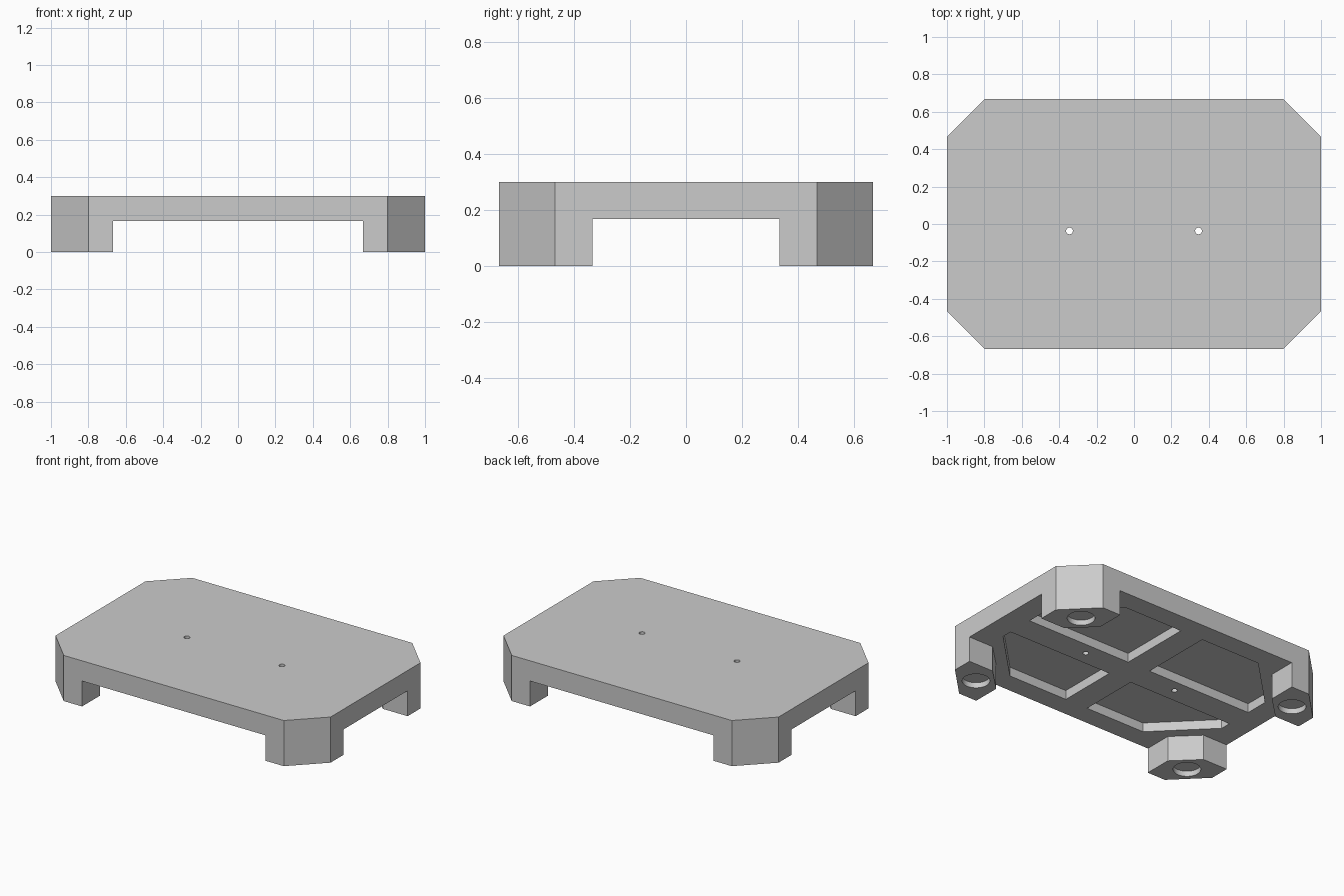
import bpy, bmesh, math

cube = bpy.data.objects.get("Cube")
if cube:
    bpy.data.objects.remove(cube, do_unlink=True)

HEIGHT, DECK_BOTTOM = 0.30, 0.167
POCKET_DEPTH, FOOT_HOLE_DEPTH = 0.06, 0.035

grey = bpy.data.materials.new("plain_grey")
grey.use_nodes = True
grey.diffuse_color = (0.6, 0.6, 0.6, 1)
grey.node_tree.nodes["Principled BSDF"].inputs["Base Color"].default_value = (0.6, 0.6, 0.6, 1)


def add_prism(bm, outline, z0, z1):
    """Upright prism over a flat outline."""
    low = [bm.verts.new((x, y, z0)) for x, y in outline]
    high = [bm.verts.new((x, y, z1)) for x, y in outline]
    faces = [bm.faces.new(low), bm.faces.new(high)]
    for i in range(len(low)):
        j = (i + 1) % len(low)
        faces.append(bm.faces.new((low[i], low[j], high[j], high[i])))
    bmesh.ops.recalc_face_normals(bm, faces=faces)


def four_way(quarter):
    """Closed outline from the points of its +x +y quarter."""
    points = []
    for sx, sy in ((1, 1), (-1, 1), (-1, -1), (1, -1)):
        part = quarter if sx * sy > 0 else quarter[::-1]
        points += [(sx * x, sy * y) for x, y in part]
    return points


def circle(cx, cy, r, sides=32):
    return [(cx + r * math.cos(math.tau * i / sides),
             cy + r * math.sin(math.tau * i / sides)) for i in range(sides)]


def make_object(name, prisms):
    bm = bmesh.new()
    for prism in prisms:
        add_prism(bm, *prism)
    mesh = bpy.data.meshes.new(name)
    bm.to_mesh(mesh)
    bm.free()
    obj = bpy.data.objects.new(name, mesh)
    bpy.context.collection.objects.link(obj)
    return obj


def cut(target, cutter):
    mod = target.modifiers.new("cut", "BOOLEAN")
    mod.operation, mod.solver, mod.object = "DIFFERENCE", "EXACT", cutter
    bpy.context.view_layer.objects.active = target
    bpy.ops.object.modifier_apply(modifier=mod.name)
    bpy.data.objects.remove(cutter, do_unlink=True)


# Block with cut corners
stand = make_object("stand", [(four_way([(1, 0.467), (0.8, 0.667)]), 0, HEIGHT)])
stand.data.materials.append(grey)

# Cross-shaped opening below the deck, leaving four feet
opening = [(1.2, 0.333), (0.82, 0.333), (0.667, 0.482), (0.667, 0.9)]
cut(stand, make_object("opening_cutter", [(four_way(opening), -0.1, DECK_BOTTOM)]))

recesses = []
for sx in (-1, 1):
    # Screw hole through the deck
    recesses.append((circle(sx * 0.345, -0.037, 0.018), 0.05, 0.4))
    for sy, inner_y in ((1, 0.045), (-1, 0.13)):
        # Deck pocket with its outer corner cut off
        pocket = [(0.083, inner_y), (0.85, inner_y), (0.85, 0.2),
                  (0.517, 0.533), (0.083, 0.533)]
        recesses.append(([(sx * x, sy * y) for x, y in pocket],
                         0.1, DECK_BOTTOM + POCKET_DEPTH))
        # Round recess under each foot
        recesses.append((circle(sx * 0.82, sy * 0.487, 0.083), -0.1, FOOT_HOLE_DEPTH))
cut(stand, make_object("recess_cutter", recesses))

# Smooth the round holes, keep the other edges sharp
bpy.ops.object.select_all(action="DESELECT")
stand.select_set(True)
bpy.context.view_layer.objects.active = stand
bpy.ops.object.shade_smooth_by_angle(angle=math.radians(30))
